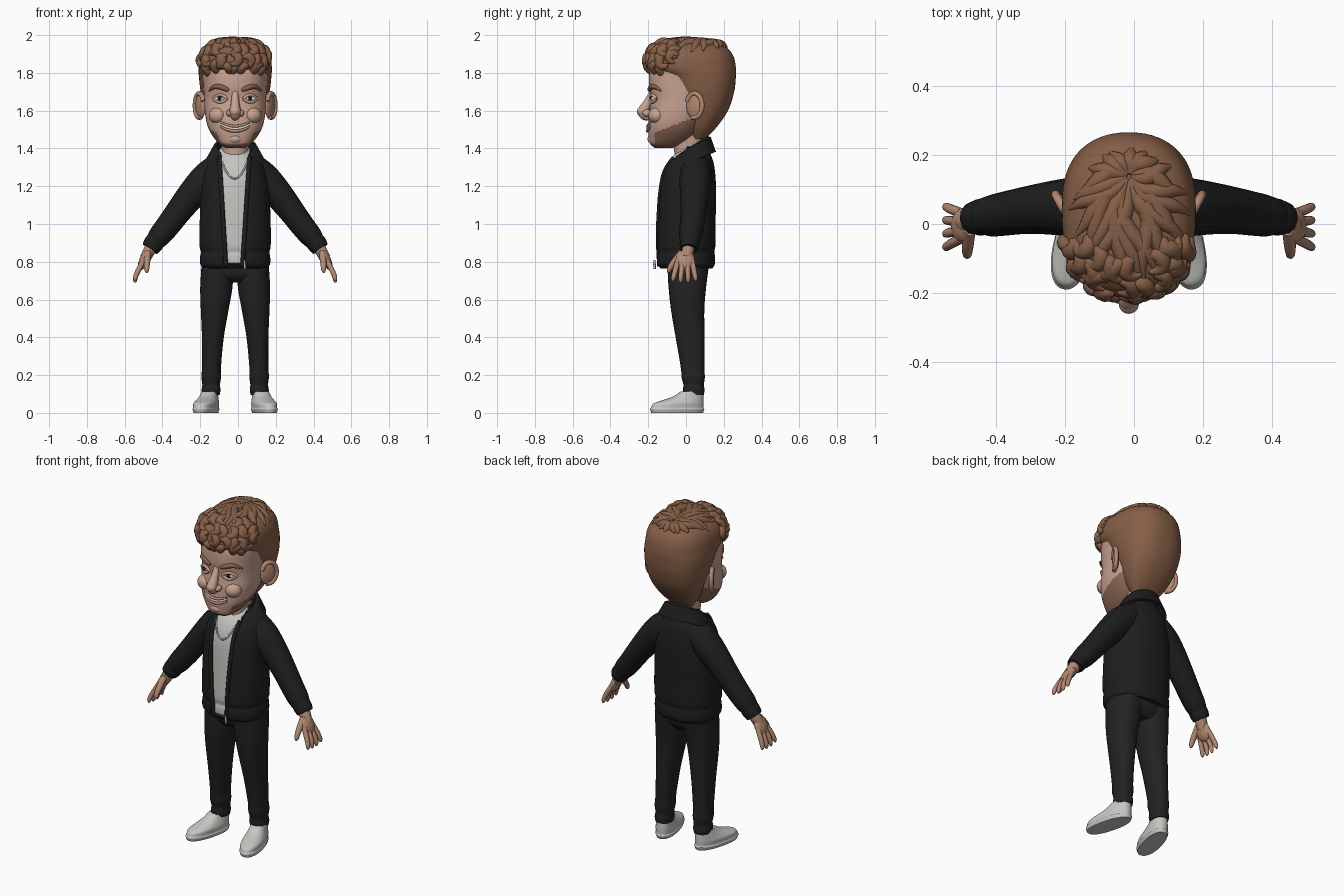
import bpy, bmesh, math, random
from math import sin, cos, pi, radians
from mathutils import Vector, Matrix
from mathutils.bvhtree import BVHTree

random.seed(4)
if "Cube" in bpy.data.objects:
    bpy.data.objects.remove(bpy.data.objects["Cube"])

CX = -0.015          # body centre line
made = []
SIDES = ((1, "left_"), (-1, "right_"))


def material(name, *rgb):
    m = bpy.data.materials.new(name)
    m.use_nodes = True
    m.diffuse_color = (*rgb, 1)
    bsdf = next(n for n in m.node_tree.nodes if n.type == 'BSDF_PRINCIPLED')
    bsdf.inputs["Base Color"].default_value = (*rgb, 1)
    bsdf.inputs["Roughness"].default_value = 0.8
    return m


SKIN = material("skin", .58, .36, .28)
RUDDY = material("ruddy skin", .45, .25, .17)
HAIR = material("brown hair", .24, .115, .063)
STUBBLE = material("stubble", .26, .14, .085)
JACKET = material("black jacket", .013, .013, .013)
DENIM = material("dark trousers", .016, .016, .017)
SHIRT = material("pale shirt", .55, .55, .52)
SHOE = material("off white shoe", .56, .56, .54)
WHITE = material("eye white", .75, .73, .7)
METAL = material("silver", .4, .4, .4)


def finish(name, data, *mats):
    ob = bpy.data.objects.new(name, data)
    bpy.context.collection.objects.link(ob)
    for m in mats:
        data.materials.append(m)
    made.append(ob)
    return ob


def from_bmesh(name, bm, *mats, rule=None):
    bmesh.ops.recalc_face_normals(bm, faces=bm.faces)
    if rule:
        for f in bm.faces:
            f.material_index = rule(f.calc_center_median())
    mesh = bpy.data.meshes.new(name)
    bm.to_mesh(mesh)
    tree = BVHTree.FromBMesh(bm)
    bm.free()
    return finish(name, mesh, *mats), tree


def loft(name, rows, *mats, x=CX, segs=48, steps=5, power=2.3, rule=None, matrix=None):
    """Stack of rounded sections; each row is z, x offset, half width, front y, back y."""
    def slope(i, k):
        a, b = rows[max(i - 1, 0)], rows[min(i + 1, len(rows) - 1)]
        return (b[k] - a[k]) / (b[0] - a[0])
    sections = []
    for i in range(len(rows) - 1):
        a, b = rows[i], rows[i + 1]
        h = b[0] - a[0]
        for j in range(steps + (i == len(rows) - 2)):
            t = j / steps
            s = [a[0] + h * t]
            for k in range(1, 5):
                u = t * t * (3 - 2 * t)
                s.append(a[k] * (1 - u) + b[k] * u + h * slope(i, k) * t * (1 - t) ** 2
                         - h * slope(i + 1, k) * t * t * (1 - t))
            sections.append(s)
    bm = bmesh.new()
    rings = []
    for z, ox, rx, yf, yb in sections:
        ring = []
        for n in range(segs):
            a = 2 * pi * n / segs
            c, s = cos(a), sin(a)
            px = math.copysign(abs(c) ** (2 / power), c) * rx
            py = math.copysign(abs(s) ** (2 / power), s) * (yb - yf) / 2
            ring.append(bm.verts.new((x + ox + px, (yf + yb) / 2 + py, z)))
        rings.append(ring)
    for lo, hi in zip(rings, rings[1:]):
        for n in range(segs):
            m = (n + 1) % segs
            bm.faces.new((lo[n], lo[m], hi[m], hi[n]))
    bm.faces.new(rings[0])
    bm.faces.new(rings[-1])
    if matrix:
        bm.transform(matrix)
    return from_bmesh(name, bm, *mats, rule=rule)


def tubes(name, mat, paths):
    """Round strands through points of x, y, z, radius."""
    cu = bpy.data.curves.new(name, 'CURVE')
    cu.dimensions = '3D'
    cu.bevel_depth = 1
    cu.bevel_resolution = 4
    cu.use_fill_caps = True
    for path in paths:
        sp = cu.splines.new('NURBS')
        sp.points.add(len(path) - 1)
        for p, (x, y, z, r) in zip(sp.points, path):
            p.co = (x, y, z, 1)
            p.radius = r
        sp.order_u = 3
        sp.use_endpoint_u = True
        sp.resolution_u = 5
    return finish(name, cu, mat)


def ball(name, mat, loc, radii, rot=(0, 0, 0)):
    bm = bmesh.new()
    bmesh.ops.create_uvsphere(bm, u_segments=24, v_segments=16, radius=1)
    turn = Matrix.Rotation(rot[2], 4, 'Z') @ Matrix.Rotation(rot[1], 4, 'Y')
    bm.transform(Matrix.Translation(loc) @ turn @ Matrix.Diagonal((*radii, 1)))
    return from_bmesh(name, bm, mat)


def front(tree, x, z):
    hit = tree.ray_cast(Vector((x, -2, z)), Vector((0, 1, 0)))[0]
    return hit.y if hit else 0


# Trousers
loft("trouser_hips", [(.69, 0, .12, -.06, .08), (.73, 0, .172, -.095, .112),
                      (.82, 0, .178, -.1, .125)], DENIM)
for s, side in SIDES:
    legs = [(.095, .128, .046, -.008, .094), (.12, .128, .05, -.016, .098), (.15, .127, .047, -.014, .095),
            (.19, .127, .052, -.024, .1), (.23, .126, .05, -.026, .097), (.4, .118, .058, -.055, .098),
            (.55, .108, .074, -.08, .097), (.66, .1, .085, -.092, .106), (.77, .093, .086, -.098, .12)]
    loft(side + "trouser_leg", [(z, s * o, *r) for z, o, *r in legs], DENIM)

    # Shoes, turned outwards
    px = CX + s * .13
    pivot = Matrix.Translation((px, .05, 0))
    turn = pivot @ Matrix.Rotation(s * .25, 4, 'Z') @ pivot.inverted()
    loft(side + "shoe", [(0, 0, .054, -.19, .09), (.02, 0, .06, -.196, .097), (.026, 0, .057, -.192, .093),
                         (.05, 0, .058, -.178, .093), (.066, 0, .053, -.13, .093),
                         (.085, 0, .047, -.075, .092), (.112, 0, .041, -.03, .09)],
         SHOE, x=px, matrix=turn)
    laces = []
    for y, z in ((-.1, .071), (-.08, .08), (-.06, .089)):
        pts = [turn @ Vector((px + o, y + abs(o) * .3, z - abs(o) * .3)) for o in (-.03, 0, .03)]
        laces.append([(*p, .005) for p in pts])
    tubes(side + "shoe_laces", SHOE, laces)


# Jacket body with the shirt showing through the open front
def edge(s, z):
    t = (z - .8) / .54
    return -.065 - .033 * t if s < 0 else .025 + .035 * t


def open_front(c):
    return int(c.y < 0 and c.z > .797 and edge(-1, c.z) < c.x < edge(1, c.z))


jacket, body = loft("jacket_body", [
    (.765, 0, .165, -.135, .14), (.785, 0, .184, -.152, .152), (.83, 0, .185, -.154, .153),
    (.85, 0, .181, -.15, .15), (.88, 0, .188, -.156, .155), (1.0, 0, .188, -.152, .156),
    (1.15, 0, .182, -.146, .16), (1.25, 0, .17, -.134, .156), (1.32, 0, .145, -.108, .147),
    (1.365, 0, .105, -.075, .132), (1.41, 0, .078, -.035, .112)],
    JACKET, SHIRT, segs=128, rule=open_front)
inner = {v for f in jacket.data.polygons if f.material_index for v in f.vertices}
for v in inner:
    jacket.data.vertices[v].co.y += .012
tubes("jacket_front_edges", JACKET, [
    [(edge(s, z), front(body, edge(s, z), z) + .002, z, .012)
     for z in (.775, .85, .95, 1.05, 1.15, 1.25, 1.31, 1.35)] for s in (1, -1)])
tubes("zip_pull", METAL, [[(.034, -.166, .81, .005), (.035, -.168, .79, .008), (.036, -.165, .762, .006)]])

# Turned down collar
bm = bmesh.new()
last = None
for i in range(33):
    a = radians(-142 + 284 * i / 32)
    row = [bm.verts.new((CX + rx * sin(a), .03 + ry * cos(a), z + dz * cos(a)))
           for rx, ry, z, dz in ((.088, .08, 1.35, .05), (.1, .088, 1.405, .055),
                                 (.112, .096, 1.4, .055), (.152, .122, 1.33, .05))]
    if last:
        for k in range(3):
            bm.faces.new((last[k], row[k], row[k + 1], last[k + 1]))
    last = row
collar, _ = from_bmesh("jacket_collar", bm, JACKET)
thick = collar.modifiers.new("thickness", 'SOLIDIFY')
thick.thickness = .014
thick.offset = 0

# Neck and chain
loft("neck", [(1.3, 0, .072, -.055, .09), (1.38, 0, .07, -.062, .09), (1.5, 0, .08, -.07, .1)], SKIN)
chain = []
for i in range(13):
    u = i / 6 - 1
    x, z = CX - .003 + .068 * u, 1.24 + .09 * u * u
    chain.append((x, front(body, x, z) + .008, z, .005))
tubes("neck_chain", METAL, [chain])

# Sleeves and hands
for s, side in SIDES:
    def place(*pts):
        return [(CX + s * x, y, z, r) for x, y, z, r in pts]
    tubes(side + "sleeve", JACKET, [place(
        (.06, .05, 1.32, .075), (.13, .05, 1.26, .09), (.21, .048, 1.18, .08), (.29, .042, 1.08, .069),
        (.36, .03, .985, .064), (.41, .022, .925, .06), (.425, .02, .905, .05))])
    tubes(side + "sleeve_cuff", JACKET, [place(
        (.41, .022, .925, .046), (.42, .021, .912, .053), (.44, .018, .885, .053), (.452, .016, .868, .046))])
    tubes(side + "wrist", RUDDY, [place((.43, .018, .9, .034), (.455, .012, .86, .033), (.475, .0, .82, .03))])
    ball(side + "palm", RUDDY, (CX + s * .482, -.004, .81), (.025, .05, .058), (0, -s * .42, 0))
    fingers = []
    for n in range(4):
        y = .032 - .025 * n
        tip = .685 + .008 * abs(n - 1.5)
        fingers.append(place((.486, y, .805, .014), (.508, y * 1.25, .765, .0145),
                             (.527, y * 1.5, .725, .013), (.53, y * 1.6, tip + .008, .011),
                             (.53, y * 1.6, tip, .004)))
    fingers.append(place((.462, -.02, .85, .018), (.466, -.055, .81, .018),
                         (.468, -.082, .775, .015), (.468, -.092, .75, .012), (.468, -.094, .742, .004)))
    tubes(side + "fingers", RUDDY, fingers)


# Head with a stubbled jaw
def jaw(c):
    return int(c.z < 1.425 or (c.y > -.165 and c.z < 1.485 + .4 * (c.y + .16)))


_, face = loft("head", [
    (1.403, 0, .05, -.165, -.07), (1.42, 0, .08, -.188, -.02), (1.46, 0, .115, -.197, .04),
    (1.51, 0, .143, -.2, .08), (1.58, 0, .159, -.196, .12), (1.66, 0, .164, -.186, .16),
    (1.73, 0, .168, -.196, .19), (1.82, 0, .17, -.19, .2), (1.9, 0, .14, -.15, .17)],
    SKIN, STUBBLE, segs=96, steps=8, power=2.4, rule=jaw)


def on_face(points, lift=0.0):
    return [(CX + x, front(face, CX + x, z) - lift, z, r) for x, z, r in points]


# Nose, mouth
tubes("nose", SKIN, [[(CX, -.172, 1.71, .016), (CX, -.185, 1.68, .018), (CX, -.205, 1.635, .023),
                      (CX, -.229, 1.597, .032), (CX, -.215, 1.565, .024), (CX, -.19, 1.56, .01)]])
ball("nose_tip", SKIN, (CX, -.232, 1.595), (.029, .028, .026))
for s, side in SIDES:
    ball(side + "nostril", SKIN, (CX + s * .03, -.207, 1.587), (.017, .024, .019))
    # Cheek above the smile line
    ball(side + "cheek", SKIN, (CX + s * .095, -.158, 1.575), (.046, .04, .042), (0, 0, s * .5))
smile = [-.075 + .015 * i for i in range(11)]
for name, mat, dz, r, lift in (("upper_lip", RUDDY, .012, .008, .003), ("teeth", WHITE, 0, .008, .002),
                               ("lower_lip", RUDDY, -.013, .009, .004)):
    tubes(name, mat, [on_face([(x, 1.505 + dz + 4 * x * x, r * (1 - 70 * x * x)) for x in smile], lift)])
ball("chin", SKIN, (CX, -.17, 1.45), (.045, .034, .028))

# Eyes, brows, ears
for s, side in SIDES:
    x = s * .08
    y = front(face, CX + x, 1.665)
    ball(side + "eyeball", WHITE, (CX + x, y + .006, 1.665), (.032, .018, .021), (0, 0, s * .25))
    ball(side + "iris", JACKET, (CX + x - .002, y - .009, 1.666), (.012, .006, .013))
    for lid, k in (("upper_eyelid", 1), ("lower_eyelid", -1)):
        arc = [(x + .036 * u, 1.664 + k * .021 * (1 - u * u), .008) for u in (-1, -.6, 0, .6, 1)]
        tubes(side + lid, SKIN, [on_face(arc, .006)])
    tubes(side + "eyebrow", HAIR, [on_face([(s * .035, 1.708, .008), (s * .05, 1.715, .014),
                                            (s * .09, 1.73, .014), (s * .12, 1.724, .011),
                                            (s * .138, 1.705, .004)], .003)])
    ball(side + "ear", RUDDY, (CX + s * .183, .045, 1.625), (.017, .048, .068), (0, 0, -s * .5))
    rim = []
    for i in range(11):
        a = radians(-110 + 27 * i)
        v = .046 * cos(a)
        rim.append((CX + s * (.19 + .5 * v), .045 + .9 * v, 1.627 + .066 * sin(a), .0125))
    tubes(side + "ear_rim", RUDDY, [rim])

# Hair shell
_, cap = loft("hair_back", [
    (1.45, 0, .075, .03, .1), (1.51, 0, .118, .0, .16), (1.6, 0, .155, -.02, .222),
    (1.7, 0, .182, -.075, .255), (1.78, 0, .192, -.13, .264), (1.83, 0, .194, -.205, .264),
    (1.89, 0, .186, -.205, .25), (1.935, 0, .158, -.175, .215), (1.965, 0, .1, -.115, .15),
    (1.973, 0, .03, -.03, .06)], HAIR, segs=64)


def shell(az, el):
    ray = Vector((sin(az) * cos(el), -cos(az) * cos(el), sin(el)))
    return cap.ray_cast(Vector((CX, 0, 1.78)), ray)[0]


# Curls over the brow
curls = []
for el, reach, count in ((.2, .95, 9), (.42, 1.2, 11), (.65, 1.25, 10), (.9, 1.2, 8)):
    for i in range(count):
        az = -reach + 2 * reach * i / (count - 1) + random.uniform(-.06, .06)
        e0 = el + random.uniform(-.06, .06)
        start, flip = random.uniform(.6, 1.6), random.choice((-1, 1))
        curl = []
        for k, r in enumerate((.01, .022, .026, .024, .017, .006)):
            a = start + .85 * k
            p = shell(az + flip * .13 * cos(a) / cos(el), e0 + .12 * sin(a))
            curl.append((*p, r))
        curls.append(curl)
tubes("hair_curls", HAIR, curls)

# Long locks sweeping out from the crown
locks = []
for i in range(24):
    a = 2 * pi * (i + random.uniform(-.25, .25)) / 24
    end = Vector((CX + .165 * sin(a), .02 + .2 * cos(a), 0))
    root = Vector((CX, .14, 0))
    along = end - root
    bend = Vector((-along.y, along.x, 0)) * random.uniform(-.14, .14)
    lock = []
    for k, r in enumerate((.008, .02, .027, .026, .019, .005)):
        t = .04 + .19 * k
        p = root + along * t + bend * sin(t * 5)
        hit = cap.ray_cast(Vector((p.x, p.y, 3)), Vector((0, 0, -1)))[0]
        if hit:
            lock.append((hit.x, hit.y, hit.z - .25 * r, r))
    locks.append(lock)
tubes("hair_locks", HAIR, locks)

# Turn strands into meshes and smooth everything
bpy.ops.object.select_all(action='DESELECT')
for ob in made:
    ob.select_set(True)
bpy.context.view_layer.objects.active = next(o for o in made if o.type == 'CURVE')
bpy.ops.object.convert(target='MESH')
bpy.ops.object.shade_smooth_by_angle(angle=radians(45))
